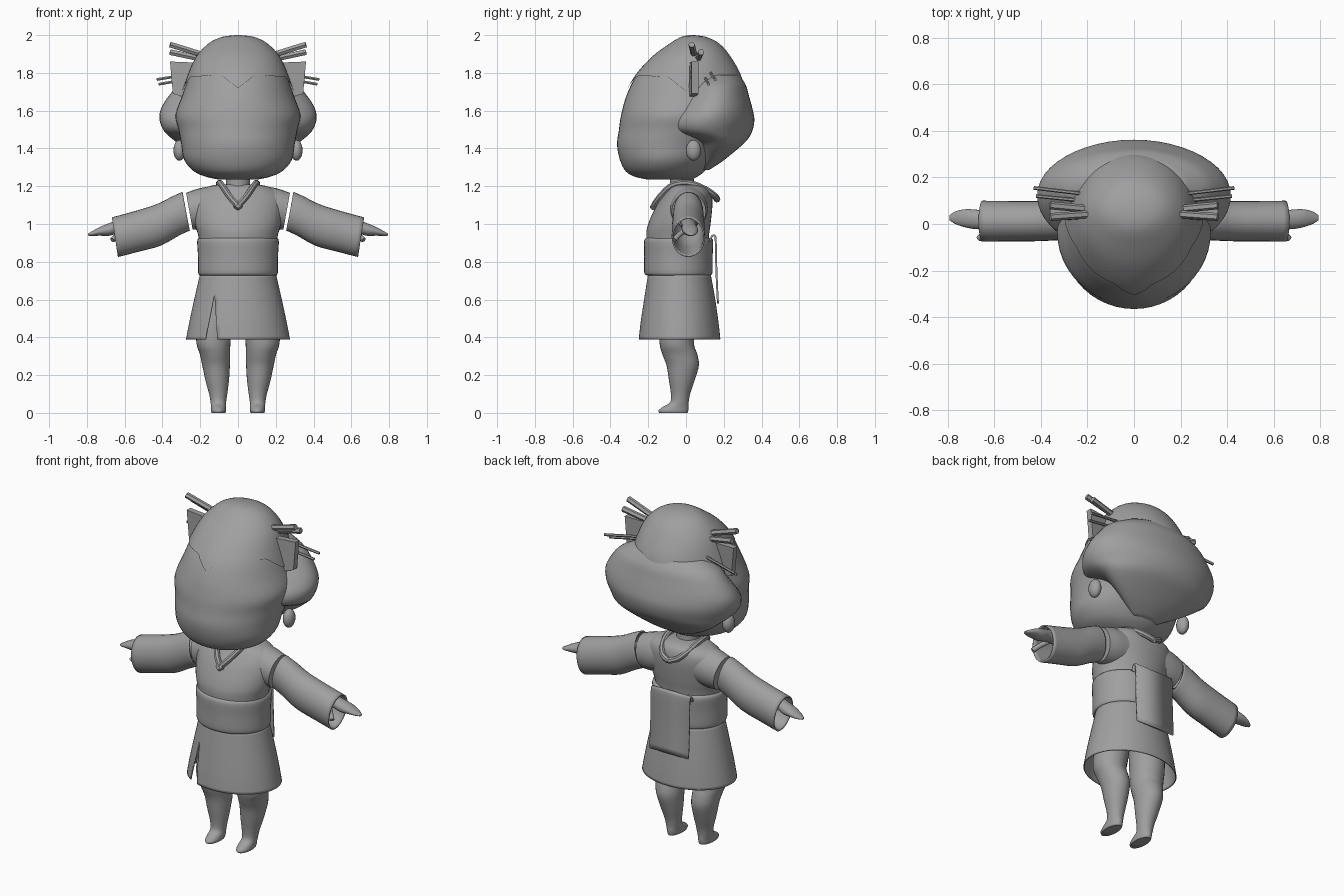
import bpy, bmesh, math
from mathutils import Vector

cube = bpy.data.objects.get("Cube")
if cube:
    bpy.data.objects.remove(cube, do_unlink=True)

GREY = (0.35, 0.35, 0.35, 1)
mat = bpy.data.materials.new("plain grey")
mat.use_nodes = True
mat.diffuse_color = GREY
mat.node_tree.nodes["Principled BSDF"].inputs["Base Color"].default_value = GREY


def finish(name, bm, mirror=False, thick=0, angle=40):
    """Turn a bmesh into a smooth-shaded object."""
    bmesh.ops.recalc_face_normals(bm, faces=bm.faces)
    me = bpy.data.meshes.new(name)
    bm.to_mesh(me)
    bm.free()
    for p in me.polygons:
        p.use_smooth = True
    me.set_sharp_from_angle(angle=math.radians(angle))
    me.materials.append(mat)
    ob = bpy.data.objects.new(name, me)
    bpy.context.collection.objects.link(ob)
    if thick:
        mod = ob.modifiers.new("Thickness", "SOLIDIFY")
        mod.thickness = thick
    if mirror:
        ob.modifiers.new("Mirror", "MIRROR")
    return ob


def dense(rings, n=4):
    """Smoothly interpolate a list of section tuples."""
    out = []
    for i in range(len(rings) - 1):
        a, b, c, d = (rings[max(i - 1, 0)], rings[i], rings[i + 1],
                      rings[min(i + 2, len(rings) - 1)])
        for k in range(n):
            t = k / n
            out.append(tuple(q + t / 2 * (r - p + t * (2*p - 5*q + 4*r - s + t * (3*(q - r) + s - p)))
                             for p, q, r, s in zip(a, b, c, d)))
    return out + [rings[-1]]


def skin(rows, closed=True, caps=True):
    """Bridge rows of points into a surface."""
    bm = bmesh.new()
    vs = [[bm.verts.new(p) for p in row] for row in rows]
    n = len(rows[0])
    for lo, hi in zip(vs, vs[1:]):
        for j in range(n if closed else n - 1):
            k = (j + 1) % n
            bm.faces.new((lo[j], lo[k], hi[k], hi[j]))
    if caps:
        bm.faces.new(vs[0])
        bm.faces.new(vs[-1])
    return bm


def around(n=40):
    return [2 * math.pi * k / n for k in range(n)]


def upright(rings, n=40, caps=True, steps=4):
    """Sections stacked in height: z, half width, front y, back y, centre x."""
    rows = []
    for z, w, f, b, *cx in dense(rings, steps):
        rows.append([Vector(((cx[0] if cx else 0) + w * math.sin(a),
                             (f + b) / 2 - (b - f) / 2 * math.cos(a), z)) for a in around(n)])
    return skin(rows, caps=caps)


def sideways(rings, n=24, caps=True):
    """Sections along the arm: top x, top z, bottom x, bottom z, centre y, half depth."""
    rows = []
    for tx, tz, bx, bz, y, d in dense(rings):
        rows.append([Vector(((tx + bx) / 2 + (tx - bx) / 2 * math.cos(a), y + d * math.sin(a),
                             (tz + bz) / 2 + (tz - bz) / 2 * math.cos(a))) for a in around(n)])
    return skin(rows, caps=caps)


def tube(name, pts, radius, smooth=False, sides=1):
    """A mirrored rod along a path."""
    cu = bpy.data.curves.new(name, "CURVE")
    cu.dimensions = "3D"
    cu.bevel_depth, cu.bevel_resolution, cu.use_fill_caps = radius, sides, True
    sp = cu.splines.new("POLY")
    path = dense(pts) if smooth else pts
    sp.points.add(len(path) - 1)
    for p, co in zip(sp.points, path):
        p.co = (*co, 1)
    tmp = bpy.data.objects.new(name, cu)
    me = bpy.data.meshes.new_from_object(tmp)
    bm = bmesh.new()
    bm.from_mesh(me)
    bpy.data.objects.remove(tmp)
    bpy.data.meshes.remove(me)
    bpy.data.curves.remove(cu)
    return finish(name, bm, mirror=True)


# Head
head = [(1.235, .1, -.2, .03), (1.25, .17, -.27, .06), (1.28, .235, -.32, .1),
        (1.34, .285, -.35, .15), (1.42, .3, -.365, .2), (1.5, .315, -.355, .25),
        (1.58, .33, -.343, .28), (1.68, .295, -.315, .3), (1.78, .26, -.265, .285),
        (1.88, .215, -.175, .23), (1.95, .15, -.08, .17), (1.985, .08, -.02, .1),
        (1.995, .005, .025, .035)]
finish("head", upright(head, 48), angle=60)


# Hair cap with a pointed front hairline
def lookup(table, x):
    for lo, hi in zip(table, table[1:]):
        if x <= hi[0]:
            t = (x - lo[0]) / (hi[0] - lo[0])
            return [p + t * (q - p) for p, q in zip(lo, hi)]
    return table[-1]


hairline = [(0, 1.72), (.32, 1.785), (1.2, 1.78), (1.6, 1.7), (3.2, 1.68)]
fine_head = dense(head, 6)
cap_rows = []
for i in range(21):
    u = 1 - (1 - i / 20) ** 1.6
    row = []
    for a in around(64):
        z0 = lookup(hairline, min(a, 2 * math.pi - a))[1]
        z = z0 + (1.995 - z0) * u
        _, w, f, b = lookup(fine_head, z)
        row.append(Vector(((w + .008) * math.sin(a),
                           (f + b) / 2 - ((b - f) / 2 + .008) * math.cos(a), z + .005 * u)))
    cap_rows.append(row)
cap = skin(cap_rows, caps=False)
cap.faces.new(cap.verts[-64:])
finish("hair_cap", cap, angle=60)

# Rolled hair at the back and sides
finish("hair_roll", upright([
    (1.285, .08, .07, .12), (1.33, .17, .07, .19), (1.39, .27, .06, .265), (1.44, .335, .02, .32),
    (1.49, .39, -.12, .35), (1.55, .415, -.13, .362), (1.61, .408, -.08, .352),
    (1.68, .365, -.03, .333), (1.74, .31, .0, .315), (1.79, .22, .05, .28)], 48), angle=60)

# Ears
ear = bmesh.new()
bmesh.ops.create_uvsphere(ear, u_segments=16, v_segments=10, radius=1)
bmesh.ops.scale(ear, vec=(.032, .04, .055), verts=ear.verts)
bmesh.ops.translate(ear, vec=(.31, .04, 1.39), verts=ear.verts)
finish("ears", ear, mirror=True)

# Pointed hair bows
bow = bmesh.new()
front = [(.36, .03, 1.86), (.235, .02, 1.855), (.25, .01, 1.66), (.345, .03, 1.69)]
face = bow.faces.new([bow.verts.new(p) for p in front])
ext = bmesh.ops.extrude_face_region(bow, geom=[face])
for v in ext["geom"]:
    if isinstance(v, bmesh.types.BMVert):
        v.co.y += .035
finish("hair_bows", bow, mirror=True)

# Hair sticks
tube("upper_stick_front", [(.15, .045, 1.885), (.36, .03, 1.95)], .017)
tube("upper_stick_back", [(.15, .06, 1.865), (.36, .08, 1.91)], .017)
tube("lower_stick_front", [(.22, .1, 1.775), (.42, .12, 1.74)], .008)
tube("lower_stick_back", [(.22, .13, 1.8), (.43, .155, 1.765)], .008)

# Neck and robe body
finish("neck", upright([(1.1, .075, -.09, .06), (1.18, .065, -.085, .045), (1.26, .065, -.085, .04)], 24))
finish("robe_body", upright([
    (.72, .18, -.19, .11), (.92, .207, -.21, .12), (1.0, .228, -.2, .13), (1.1, .24, -.155, .14),
    (1.16, .225, -.115, .135), (1.195, .17, -.09, .115), (1.21, .1, -.075, .08)]), angle=60)
finish("shoulders", sideways([
    (.1, 1.205, .1, .98, .015, .1), (.2, 1.19, .18, .97, .015, .1),
    (.275, 1.165, .24, .97, .015, .09)]), mirror=True)

# Collar: crossed at the front, hanging loose at the nape
tube("collar", [(-.012, -.175, 1.085), (.04, -.14, 1.14), (.085, -.07, 1.205), (.1, .02, 1.215),
                (.085, .1, 1.185), (.05, .15, 1.15), (0, .165, 1.13)], .017, smooth=True, sides=2)

# Sleeves, hands and thumbs
finish("sleeves", sideways([
    (.295, 1.17, .255, .965, .012, .078), (.35, 1.145, .31, .94, .012, .082),
    (.43, 1.105, .41, .885, .012, .086), (.54, 1.07, .52, .855, .012, .087),
    (.668, 1.035, .635, .825, .012, .088)], 28, caps=False), mirror=True, thick=.008)
finish("arms_and_hands", sideways([
    (.28, 1.11, .28, 1.0, .015, .055), (.5, 1.055, .5, .965, .015, .045),
    (.62, 1.025, .62, .955, .015, .038), (.68, 1.005, .68, .938, .02, .042),
    (.73, .985, .73, .938, .025, .038), (.77, .963, .77, .937, .027, .026),
    (.793, .95, .793, .938, .027, .01)], 20), mirror=True, angle=60)
tube("thumbs", [(.6, 0, .97), (.635, -.035, .945), (.665, -.062, .915)], .014, smooth=True, sides=3)

# Sash and its hanging back panel
finish("sash", upright([
    (.728, .2, -.205, .128), (.742, .211, -.221, .14), (.83, .212, -.221, .141),
    (.908, .216, -.222, .144), (.926, .207, -.21, .133)]), angle=60)
drop = dense([(.12, .91), (.135, .94), (.153, .943), (.162, .915), (.166, .75), (.174, .58)])
finish("back_panel", skin([[Vector((x, y, z)) for x in (-.135, .12)] for y, z in drop],
                          closed=False, caps=False), thick=.01)

# Skirt with a tapering slit on the front
skirt = upright([(.39, .275, -.25, .182), (.48, .258, -.24, .172), (.6, .232, -.222, .155),
                 (.74, .2, -.2, .13)], 56, caps=False)
tip = Vector((-.125, 0, .63))
sides = []
for x in (-.172, -.11):
    line = tip - Vector((x, 0, .39))
    normal = Vector((line.z, 0, -line.x))
    sides.append(normal)
    bmesh.ops.bisect_plane(skirt, geom=skirt.verts[:] + skirt.edges[:] + skirt.faces[:],
                           plane_co=tip, plane_no=normal)
gone = []
for f in skirt.faces:
    c = f.calc_center_median()
    if c.y < -.05 and (c - tip).dot(sides[0]) > 0 > (c - tip).dot(sides[1]):
        gone.append(f)
bmesh.ops.delete(skirt, geom=gone, context="FACES")
finish("skirt", skirt, thick=.006)

# Legs and feet
finish("legs", upright([
    (.0, .036, -.142, .008, .103), (.012, .04, -.146, .012, .103), (.03, .04, -.125, .014, .103),
    (.055, .041, -.085, .014, .104), (.1, .048, -.08, .022, .105), (.17, .062, -.09, .045, .11),
    (.25, .073, -.103, .068, .116), (.31, .08, -.125, .06, .122), (.37, .09, -.14, .042, .13),
    (.48, .095, -.14, .06, .125), (.72, .09, -.13, .08, .1)], 28), mirror=True, angle=60)
